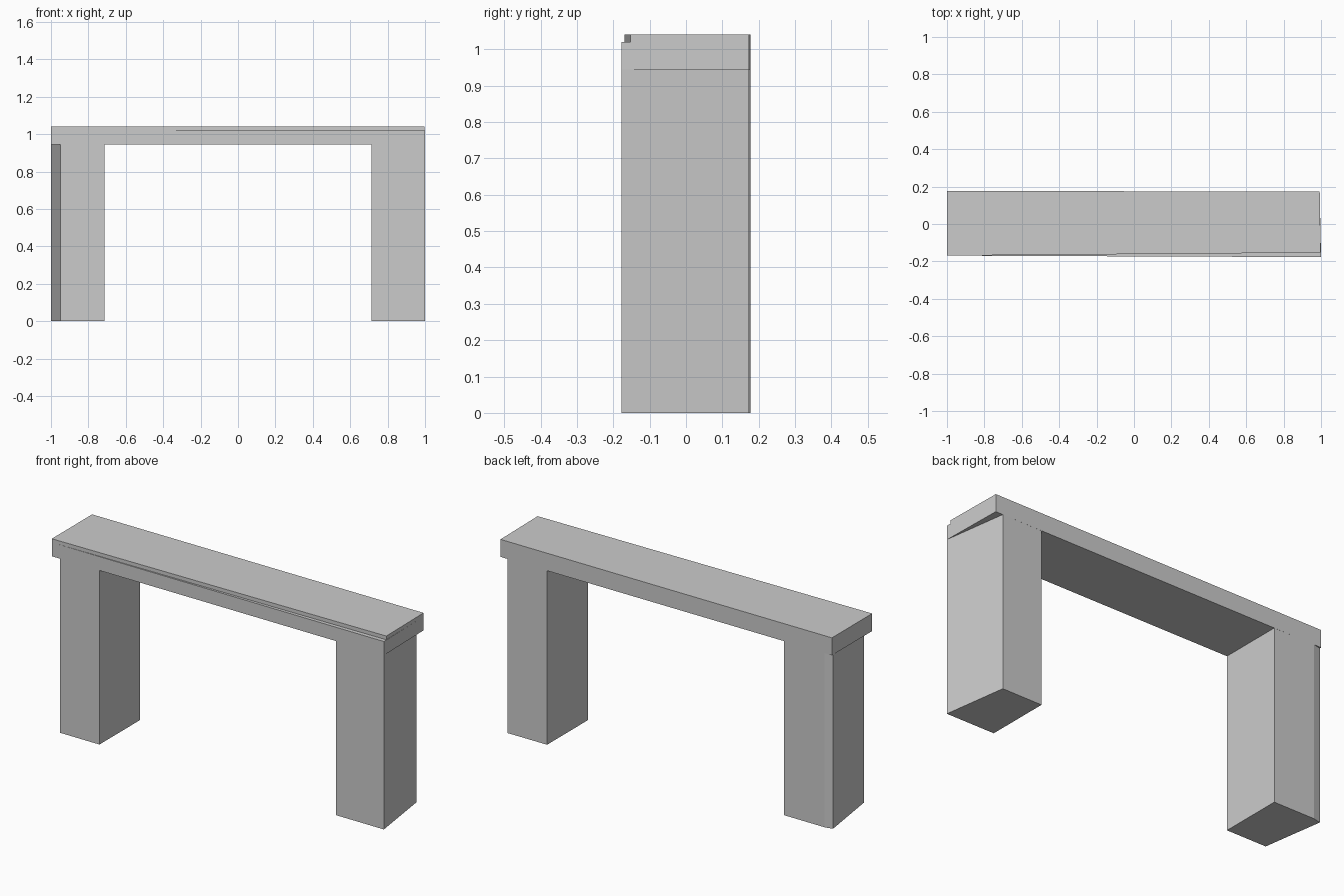
import bpy
import bmesh

cube = bpy.data.objects.get("Cube")
if cube:
    bpy.data.objects.remove(cube, do_unlink=True)

GREY = (0.6, 0.6, 0.6, 1.0)
grey = bpy.data.materials.new("plain_grey")
grey.use_nodes = True
grey.diffuse_color = GREY
grey.node_tree.nodes["Principled BSDF"].inputs["Base Color"].default_value = GREY


def prism(name, plan, bottom, top):
    """Extrude a plan outline straight up between two heights."""
    bm = bmesh.new()
    base = bm.faces.new([bm.verts.new((x, y, bottom)) for x, y in plan])
    result = bmesh.ops.extrude_face_region(bm, geom=[base], use_keep_orig=True)
    raised = [v for v in result["geom"] if isinstance(v, bmesh.types.BMVert)]
    bmesh.ops.translate(bm, verts=raised, vec=(0, 0, top - bottom))
    bmesh.ops.recalc_face_normals(bm, faces=bm.faces[:])
    mesh = bpy.data.meshes.new(name)
    bm.to_mesh(mesh)
    bm.free()
    mesh.materials.append(grey)
    obj = bpy.data.objects.new(name, mesh)
    bpy.context.collection.objects.link(obj)
    return obj


def front_y(x):
    """The front face runs very slightly out of square."""
    return -0.173 - 0.004 * x


UNDERSIDE, LEDGE, TOP = 0.945, 1.02, 1.04
INNER = 0.713

# Legs with skewed outer ends
prism("right_leg", [(-0.95, front_y(-0.95)), (-INNER, front_y(-INNER)),
                    (-INNER, 0.176), (-0.957, 0.177), (-1, 0.167)], 0, UNDERSIDE)
prism("left_leg", [(INNER, front_y(INNER)), (1, front_y(1)),
                   (0.95, 0.173), (INNER, 0.173)], 0, UNDERSIDE)

# Crossbeam, and a top slab that leaves a narrow tapering ledge at the front
back = [(0.993, 0.173), (-1, 0.177)]
prism("crossbeam", [(-1, front_y(-1)), (1, front_y(1))] + back, UNDERSIDE, LEDGE)
prism("top_slab", [(-1, front_y(-1)), (0.998, -0.153)] + back, LEDGE, TOP)
